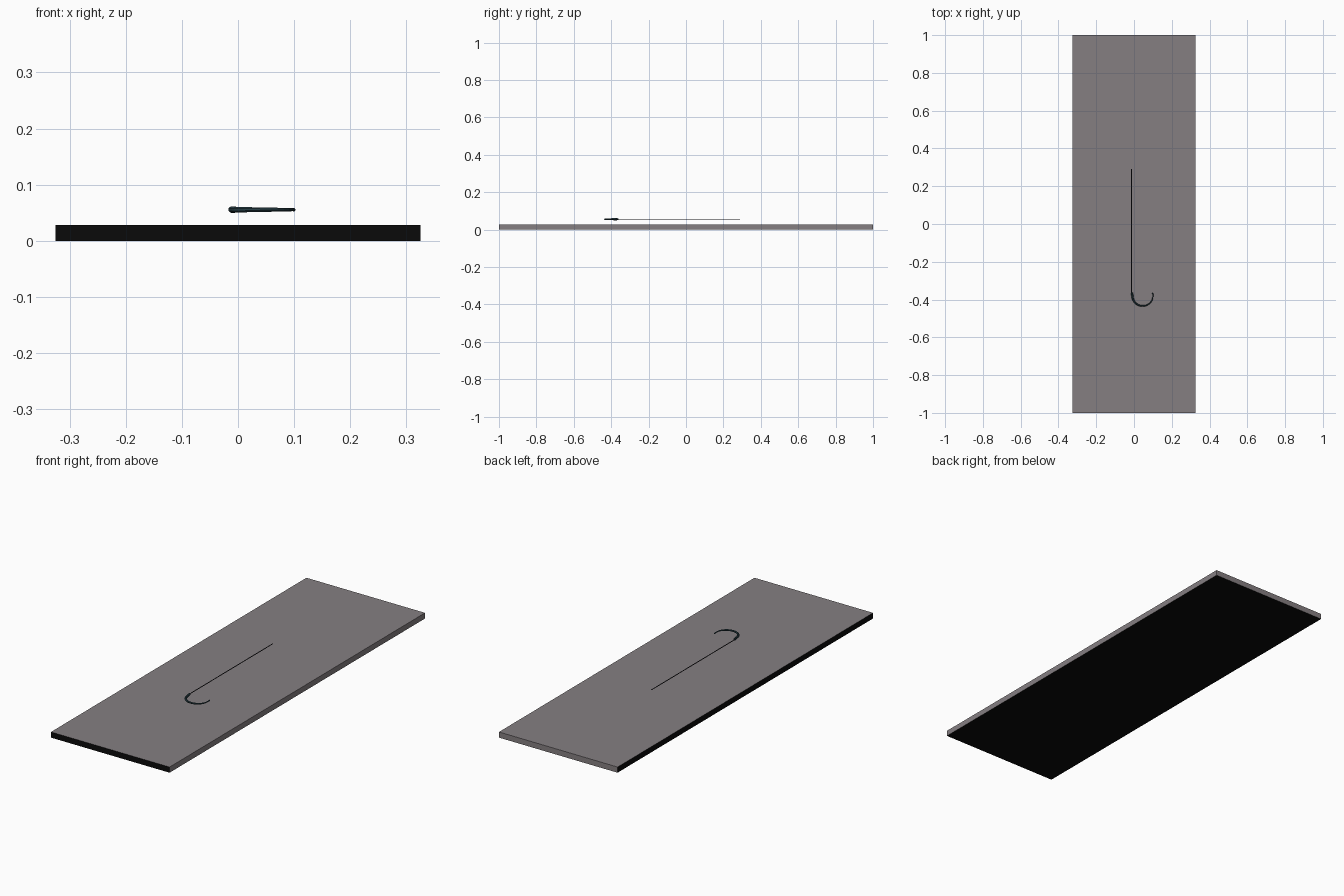
import bpy, bmesh, math
from mathutils import Vector

if "Cube" in bpy.data.objects:
    bpy.data.objects.remove(bpy.data.objects["Cube"])


def material(name, rgb):
    m = bpy.data.materials.new(name)
    m.diffuse_color = (*rgb, 1)
    m.use_nodes = True
    m.node_tree.nodes["Principled BSDF"].inputs["Base Color"].default_value = m.diffuse_color
    return m


grey = material("warm grey", (0.235, 0.212, 0.222))
black = material("black", (0.003, 0.003, 0.003))
teal = material("dark teal", (0.02, 0.05, 0.062))
dark = material("dark steel", (0.02, 0.02, 0.025))


def add_object(name, bm, mats):
    mesh = bpy.data.meshes.new(name)
    bm.normal_update()
    bm.to_mesh(mesh)
    bm.free()
    for m in mats:
        mesh.materials.append(m)
    ob = bpy.data.objects.new(name, mesh)
    bpy.context.collection.objects.link(ob)
    return ob


def tube(name, path, radii, mat, sides=8):
    """Capped tube along a path lying in a horizontal plane."""
    bm = bmesh.new()
    rings = []
    for i, p in enumerate(path):
        t = (path[min(i + 1, len(path) - 1)] - path[max(i - 1, 0)]).normalized()
        side = t.cross(Vector((0, 0, 1)))
        ring = []
        for k in range(sides):
            a = 2 * math.pi * (k + 0.5) / sides
            ring.append(bm.verts.new(p + radii[i] * (side * math.cos(a) + Vector((0, 0, math.sin(a))))))
        rings.append(ring)
    for a, b in zip(rings, rings[1:]):
        for k in range(sides):
            n = (k + 1) % sides
            bm.faces.new((a[k], a[n], b[n], b[k]))
    bm.faces.new(rings[0])
    bm.faces.new(rings[-1])
    bmesh.ops.recalc_face_normals(bm, faces=bm.faces)
    return add_object(name, bm, [mat])


# Flat board: the front, left and bottom faces are black
bm = bmesh.new()
bmesh.ops.create_cube(bm, size=1)
for v in bm.verts:
    v.co = (v.co.x * 0.65, v.co.y * 2, (v.co.z + 0.5) * 0.028)
bm.normal_update()
for f in bm.faces:
    f.material_index = 1 if sum(f.normal) < 0 else 0
add_object("board", bm, [grey, black])

# Thin straight shaft
Z = 0.0555
tube("shaft", [Vector((-0.013, 0.29, Z)), Vector((-0.013, -0.37, Z))], [0.002, 0.002], dark, 6)

# Curved, tapering hook handle with a small knob at the tip
path = [Vector((-0.012, -0.363, Z)), Vector((-0.010, -0.372, Z))]
N = 14
for i in range(N + 1):
    a = math.pi + math.pi * i / N
    path.append(Vector((0.046 + 0.054 * math.cos(a), -0.382 + 0.052 * math.sin(a), Z)))
path.append(Vector((0.0995, -0.37, Z)))
path.append(Vector((0.0985, -0.364, Z)))
radii = [0.0055, 0.006] + [0.006 - 0.0035 * i / N for i in range(N + 1)] + [0.0032, 0.0025]
tube("hook_handle", path, radii, teal)
